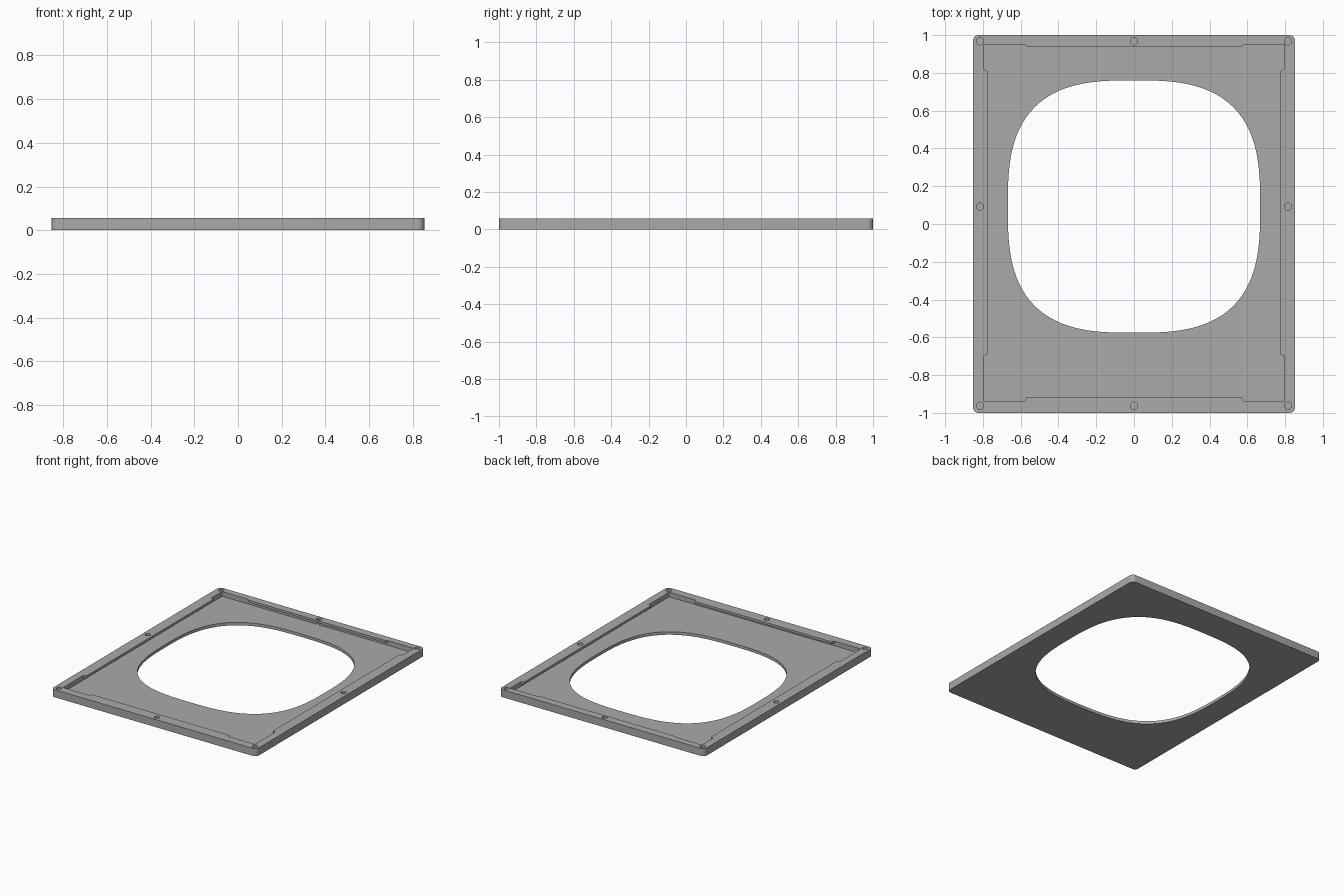
import bpy, bmesh, math

if "Cube" in bpy.data.objects:
    bpy.data.objects.remove(bpy.data.objects["Cube"])

grey = bpy.data.materials.new("mid grey")
grey.use_nodes = True
COLOR = (0.4, 0.4, 0.4, 1)
grey.diffuse_color = COLOR
grey.node_tree.nodes["Principled BSDF"].inputs["Base Color"].default_value = COLOR

HEIGHT, FLOOR, LIP = 0.057, 0.022, 0.04
TOP = HEIGHT + 0.05


def prism(name, outline, z0, z1):
    """Solid with the given outline between two heights."""
    bm = bmesh.new()
    face = bm.faces.new([bm.verts.new((x, y, z0)) for x, y in outline])
    side = bmesh.ops.extrude_face_region(bm, geom=[face])["geom"]
    for v in side:
        if isinstance(v, bmesh.types.BMVert):
            v.co.z = z1
    bmesh.ops.recalc_face_normals(bm, faces=bm.faces[:])
    mesh = bpy.data.meshes.new(name)
    bm.to_mesh(mesh)
    bm.free()
    mesh.materials.append(grey)
    obj = bpy.data.objects.new(name, mesh)
    bpy.context.collection.objects.link(obj)
    return obj


def superellipse(cx, cy, r, power, count):
    pts = []
    for i in range(count):
        a = math.tau * i / count
        c, s = math.cos(a), math.sin(a)
        k = r / (abs(c) ** power + abs(s) ** power) ** (1 / power)
        pts.append((cx + k * c, cy + k * s))
    return pts


def rounded_rect(hx, hy, r, steps=8):
    pts = []
    for q, (sx, sy) in enumerate([(1, 1), (-1, 1), (-1, -1), (1, -1)]):
        for i in range(steps + 1):
            a = math.pi / 2 * (q + i / steps)
            pts.append((sx * (hx - r) + r * math.cos(a), sy * (hy - r) + r * math.sin(a)))
    return pts


def cut(target, cutter):
    """Subtract the cutter for good and remove it."""
    mod = target.modifiers.new("cut", "BOOLEAN")
    mod.operation, mod.solver, mod.object = "DIFFERENCE", "EXACT", cutter
    bpy.ops.object.select_all(action="DESELECT")
    bpy.context.view_layer.objects.active = target
    target.select_set(True)
    bpy.ops.object.modifier_apply(modifier=mod.name)
    bpy.data.objects.remove(cutter)


# Frame body with rounded corners
frame = prism("panel_frame", rounded_rect(0.853, 1.0, 0.03), 0, HEIGHT)

# Recess mouth, narrowed by a lip along the middle of each side
half = [(0.57, -0.917), (0.577, -0.938), (0.797, -0.938), (0.797, -0.70),
        (0.775, -0.69), (0.775, 0.81), (0.797, 0.82), (0.797, 0.95),
        (0.577, 0.95), (0.57, 0.94)]
mouth = half + [(-x, y) for x, y in reversed(half)]
cut(frame, prism("recess_mouth_cutter", mouth, FLOOR, TOP))

# Undercut below the lips
under = [(0.797, -0.938), (0.797, 0.95), (-0.797, 0.95), (-0.797, -0.938)]
cut(frame, prism("undercut_cutter", under, FLOOR, LIP))

# Large soft-cornered opening
cut(frame, prism("opening_cutter", superellipse(0, 0.0925, 0.668, 2.9, 128), -0.05, TOP))

# Blind screw holes around the rim
holes = [(s * 0.815, y) for s in (-1, 1) for y in (-0.962, 0.092, 0.967)]
holes += [(0, -0.962), (0, 0.967)]
for x, y in holes:
    cut(frame, prism("screw_hole_cutter", superellipse(x, y, 0.019, 2, 24), FLOOR, TOP))

bpy.ops.object.shade_smooth_by_angle(angle=math.radians(30))
